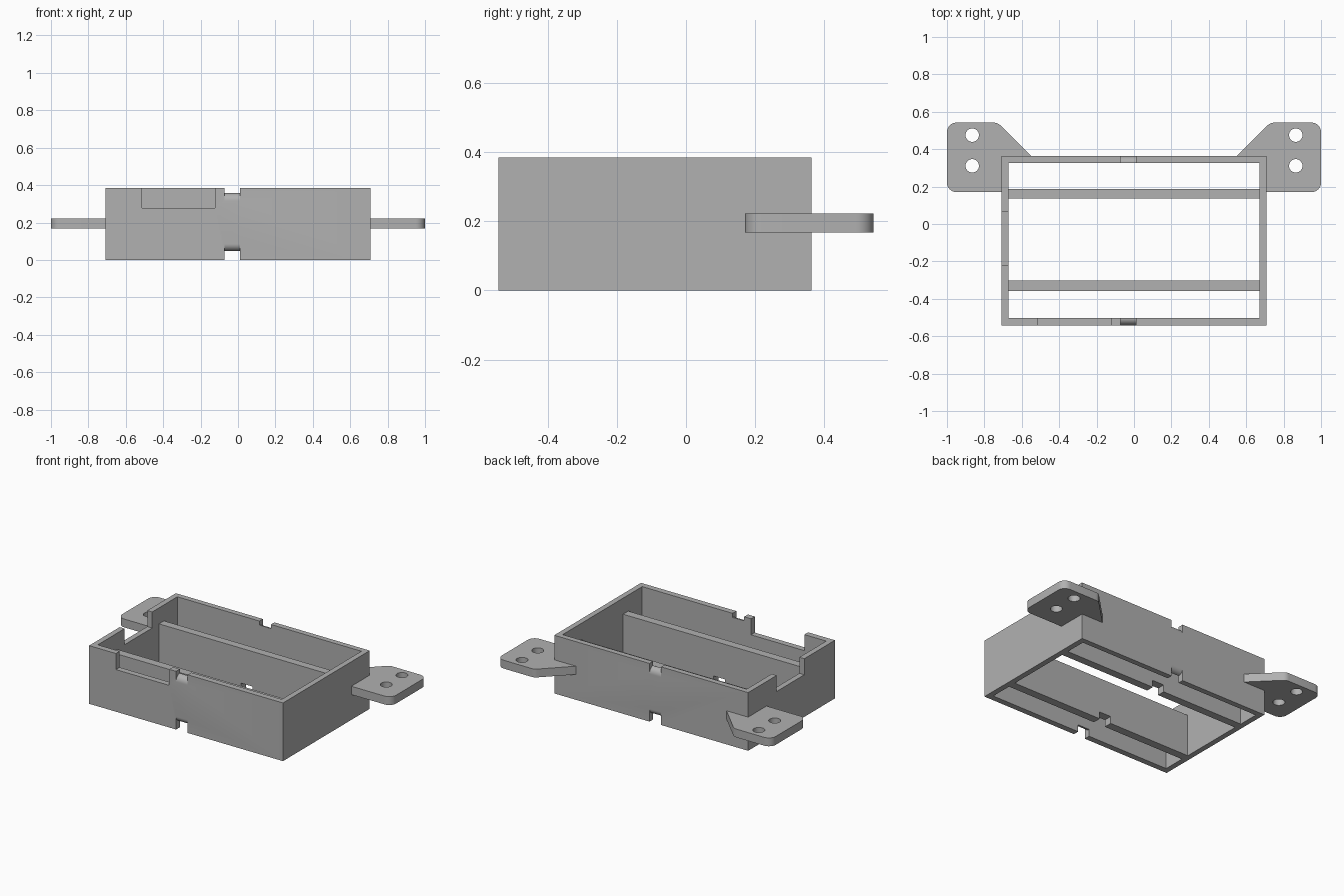
import bpy
import bmesh
from math import sin, cos, pi
from mathutils import Vector, Matrix

cube = bpy.data.objects.get("Cube")
if cube:
    bpy.data.objects.remove(cube, do_unlink=True)

grey = bpy.data.materials.new("plain grey")
grey.use_nodes = True
grey.diffuse_color = (0.44, 0.44, 0.44, 1)
grey.node_tree.nodes["Principled BSDF"].inputs["Base Color"].default_value = grey.diffuse_color


def prism(name, outline, low, high, axis="z"):
    """Extrude a flat outline along z (x, y points) or along x (y, z points)."""
    bm = bmesh.new()
    place = (lambda a, b, c: (a, b, c)) if axis == "z" else (lambda a, b, c: (c, a, b))
    face = bm.faces.new([bm.verts.new(place(a, b, low)) for a, b in outline])
    top = bmesh.ops.extrude_face_region(bm, geom=[face])["geom"]
    moved = [v for v in top if isinstance(v, bmesh.types.BMVert)]
    bmesh.ops.translate(bm, verts=moved, vec=place(0, 0, high - low))
    bmesh.ops.recalc_face_normals(bm, faces=bm.faces)
    mesh = bpy.data.meshes.new(name)
    bm.to_mesh(mesh)
    bm.free()
    mesh.materials.append(grey)
    obj = bpy.data.objects.new(name, mesh)
    bpy.context.collection.objects.link(obj)
    return obj


def box(name, x0, x1, y0, y1, z0, z1):
    return prism(name, [(x0, y0), (x1, y0), (x1, y1), (x0, y1)], z0, z1)


def cut(obj, cutters):
    """Subtract each cutter, then remove it."""
    bpy.context.view_layer.objects.active = obj
    for cutter in cutters:
        mod = obj.modifiers.new("cut", "BOOLEAN")
        mod.operation, mod.solver, mod.object = "DIFFERENCE", "EXACT", cutter
        bpy.ops.object.modifier_apply(modifier=mod.name)
        bpy.data.objects.remove(cutter, do_unlink=True)


def smooth(obj):
    bpy.ops.object.select_all(action="DESELECT")
    obj.select_set(True)
    bpy.context.view_layer.objects.active = obj
    bpy.ops.object.shade_smooth_by_angle(angle=pi / 6)


def rounded(points, steps=8):
    """Outline with an arc at each corner given as (x, y, radius)."""
    out = []
    for i, (x, y, r) in enumerate(points):
        p = Vector((x, y))
        if not r:
            out.append(p)
            continue
        a = (Vector(points[i - 1][:2]) - p).normalized()
        b = (Vector(points[(i + 1) % len(points)][:2]) - p).normalized()
        half = a.angle(b) / 2
        centre = p + (a + b).normalized() * r / sin(half)
        start = p + a * r * cos(half) / sin(half) - centre
        end = p + b * r * cos(half) / sin(half) - centre
        turn = start.angle_signed(end)
        for k in range(steps + 1):
            out.append(centre + Matrix.Rotation(-turn * k / steps, 2) @ start)
    return out


# Main dimensions
HALF_X, IN_X = 0.708, 0.672
FRONT, BACK, IN_FRONT, IN_BACK = -0.542, 0.363, -0.503, 0.327
HEIGHT, SHELF = 0.384, 0.278
SLOT = (-0.073, 0.012)


def tie_groove(outer, inner, z_outer, z_inner, z_end):
    """Slot through a wall whose floor curves from the outer to the inner face."""
    over = 0.02 if inner > outer else -0.02
    arc = [(inner + (outer - inner) * cos(t), z_outer + (z_inner - z_outer) * sin(t))
           for t in [k * pi / 20 for k in range(11)]]
    outline = [(outer - over, z_end), (outer - over, z_outer)] + arc
    outline += [(inner + over, z_inner), (inner + over, z_end)]
    return prism("groove_cutter", outline, *SLOT, axis="x")


# Open rectangular frame with wall openings and cable-tie grooves
frame = box("frame", -HALF_X, HALF_X, FRONT, BACK, 0, HEIGHT)
cutters = [
    box("inside", -IN_X, IN_X, IN_FRONT, IN_BACK, -0.1, 0.5),
    box("front_opening", -0.512, -0.123, FRONT - 0.1, IN_FRONT + 0.1, SHELF, 0.5),
    box("side_opening", -0.8, -0.6, -0.223, 0.065, SHELF, 0.5),
]
for outer, inner in ((FRONT, IN_FRONT), (BACK, IN_BACK)):
    cutters.append(tie_groove(outer, inner, 0.315, 0.357, 0.5))
    cutters.append(tie_groove(outer, inner, 0.085, 0.047, -0.1))
cut(frame, cutters)
smooth(frame)

# Long support ribs with a notch underneath
for name, y0, y1 in (("front_rib", -0.357, -0.303), ("back_rib", 0.136, 0.188)):
    rib = box(name, -IN_X, IN_X, y0, y1, 0, SHELF)
    cut(rib, [box("rib_notch", *SLOT, y0 - 0.1, y1 + 0.1, -0.1, 0.047)])

# Mounting ears with two screw holes each
for name, s in (("left_ear", 1), ("right_ear", -1)):
    corners = [(0.69, 0.171, 0), (1, 0.171, 0.05), (1, 0.542, 0.05), (0.729, 0.542, 0.05),
               (0.55, 0.363, 0), (0.55, 0.345, 0), (0.69, 0.345, 0)]
    ear = prism(name, [(s * p.x, p.y) for p in rounded(corners)], 0.167, 0.222)
    holes = []
    for y in (0.475, 0.311):
        ring = [(s * 0.865 + 0.036 * cos(k * pi / 16), y + 0.036 * sin(k * pi / 16))
                for k in range(32)]
        holes.append(prism("hole", ring, 0.1, 0.3))
    cut(ear, holes)
    smooth(ear)
